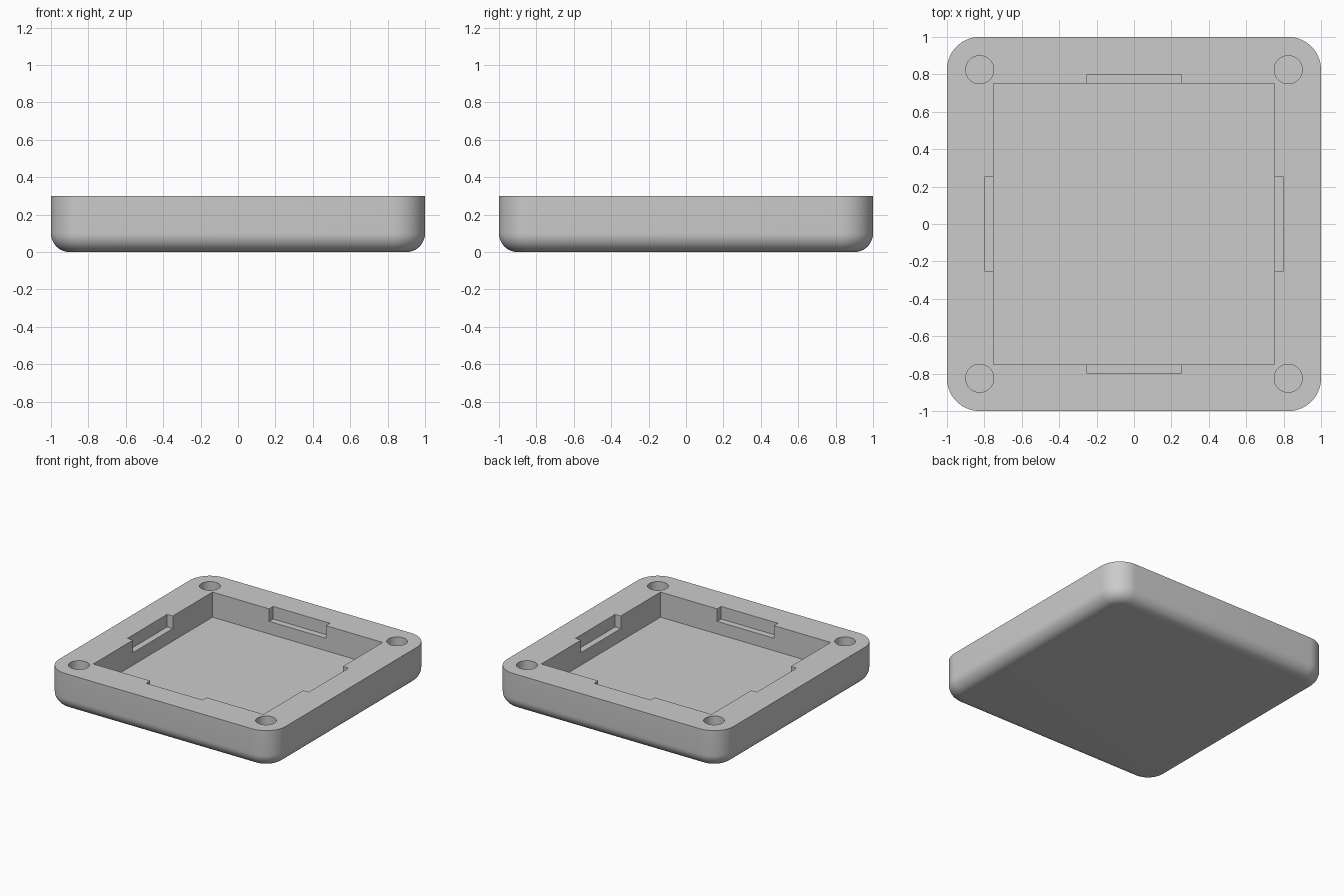
import bpy, bmesh

default = bpy.data.objects.get("Cube")
if default:
    bpy.data.objects.remove(default, do_unlink=True)

HEIGHT, FLOOR, SLOT_Z = 0.3, 0.1, 0.2
CORNER, FILLET = 0.175, 0.1
HOLE_POS, HOLE_R = 0.825, 0.075

grey = bpy.data.materials.new("plain grey")
grey.use_nodes = True
colour = (0.6, 0.6, 0.6, 1)
grey.diffuse_color = colour
grey.node_tree.nodes["Principled BSDF"].inputs["Base Color"].default_value = colour


def box(name, half_x, half_y, z0, z1):
    bpy.ops.mesh.primitive_cube_add(size=1, location=(0, 0, (z0 + z1) / 2))
    ob = bpy.context.object
    ob.name = name
    ob.scale = (2 * half_x, 2 * half_y, z1 - z0)
    bpy.ops.object.transform_apply(location=True, rotation=False, scale=True)
    return ob


def cut(target, cutter):
    mod = target.modifiers.new("cut", "BOOLEAN")
    mod.operation = "DIFFERENCE"
    mod.solver = "EXACT"
    mod.object = cutter
    bpy.context.view_layer.objects.active = target
    bpy.ops.object.modifier_apply(modifier=mod.name)
    bpy.data.objects.remove(cutter, do_unlink=True)


# Tray body: rounded upright corners, then a fillet around the underside
tray = box("tray", 1, 1, 0, HEIGHT)
tray.data.materials.append(grey)
bm = bmesh.new()
bm.from_mesh(tray.data)
upright = [e for e in bm.edges if abs(e.verts[0].co.z - e.verts[1].co.z) > 0.1]
bmesh.ops.bevel(bm, geom=upright, offset=CORNER, segments=14, profile=0.5, affect="EDGES")
under = [e for e in bm.edges if all(v.co.z < 0.001 for v in e.verts)]
bmesh.ops.bevel(bm, geom=under, offset=FILLET, segments=10, profile=0.5, affect="EDGES")
bm.to_mesh(tray.data)
bm.free()

# Square recess, and a shallow finger slot in the middle of each wall
cut(tray, box("recess_cutter", 0.75, 0.75, FLOOR, HEIGHT + 0.1))
cut(tray, box("slot_cutter_x", 0.8, 0.25, SLOT_Z, HEIGHT + 0.1))
cut(tray, box("slot_cutter_y", 0.25, 0.8, SLOT_Z, HEIGHT + 0.1))

# Blind round hole in each corner
for x in (-HOLE_POS, HOLE_POS):
    for y in (-HOLE_POS, HOLE_POS):
        bpy.ops.mesh.primitive_cylinder_add(vertices=48, radius=HOLE_R, depth=0.3,
                                            location=(x, y, FLOOR + 0.15))
        cut(tray, bpy.context.object)

# Smooth shading with sharp rims
bpy.ops.object.select_all(action="DESELECT")
tray.select_set(True)
bpy.context.view_layer.objects.active = tray
bpy.ops.object.shade_smooth_by_angle()
